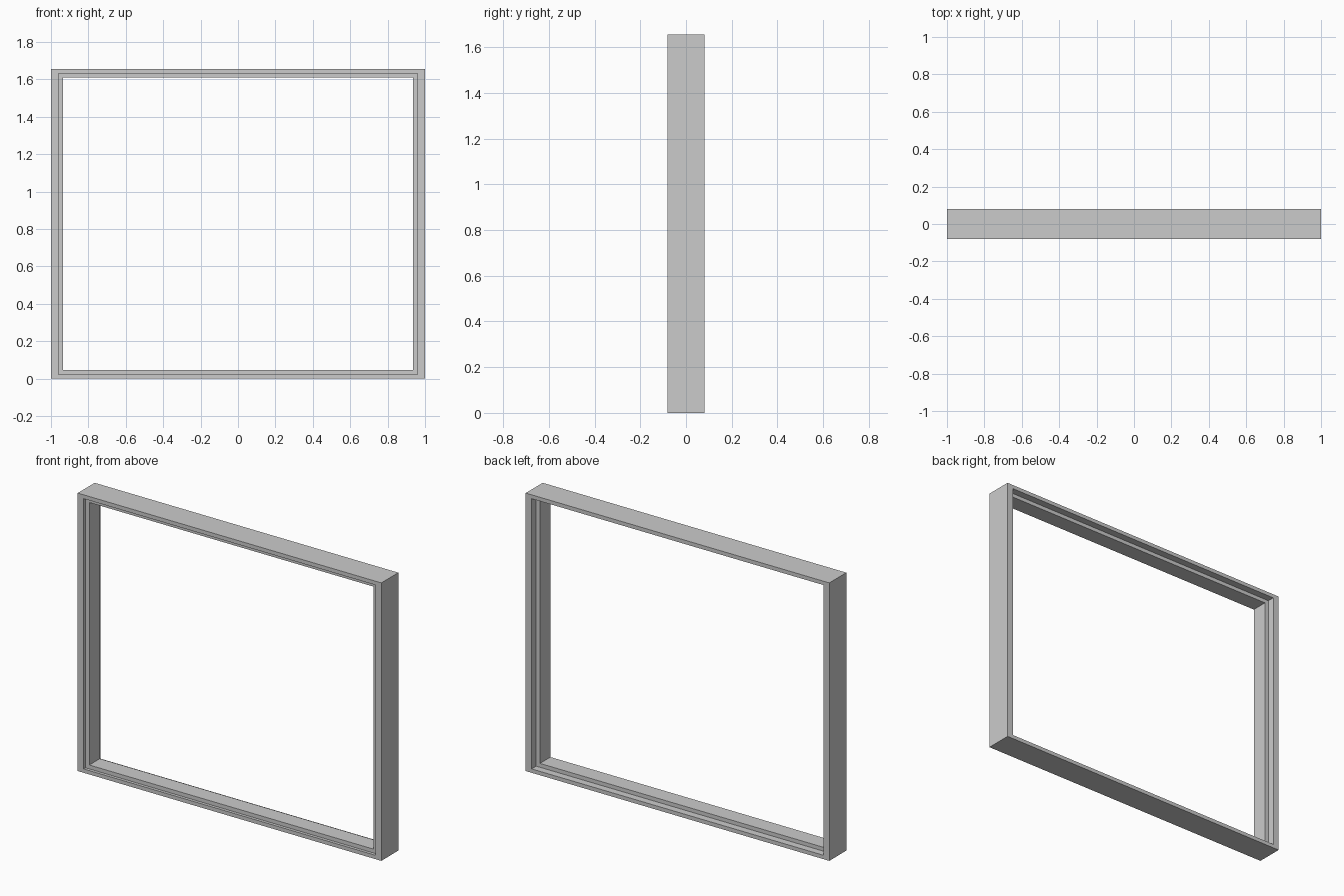
import bpy, bmesh

if "Cube" in bpy.data.objects:
    bpy.data.objects.remove(bpy.data.objects["Cube"])

HEIGHT = 1.655
MID = HEIGHT / 2

# Cross-section stations: (side inset, top/bottom inset, depth y)
OUTER, REBATE, LIP = (0, 0), (0.039, 0.023), (0.064, 0.046)
profile = [
    (OUTER, -0.08), (REBATE, -0.08), (REBATE, -0.062), (LIP, -0.062),
    (LIP, 0.037), (REBATE, 0.037), (REBATE, 0.08), (OUTER, 0.08),
]

# Rebated window frame: carry the cross-section round four mitred corners
bm = bmesh.new()
corners = [(-1, -1), (1, -1), (1, 1), (-1, 1)]
rings = [[bm.verts.new((sx * (1 - inset[0]), y, MID + sz * (MID - inset[1])))
          for sx, sz in corners] for inset, y in profile]
for i, ring in enumerate(rings):
    following = rings[(i + 1) % len(rings)]
    for j in range(4):
        k = (j + 1) % 4
        bm.faces.new((ring[j], ring[k], following[k], following[j]))
bmesh.ops.recalc_face_normals(bm, faces=bm.faces)

mesh = bpy.data.meshes.new("window_frame")
bm.to_mesh(mesh)
bm.free()
frame = bpy.data.objects.new("window_frame", mesh)
bpy.context.collection.objects.link(frame)
